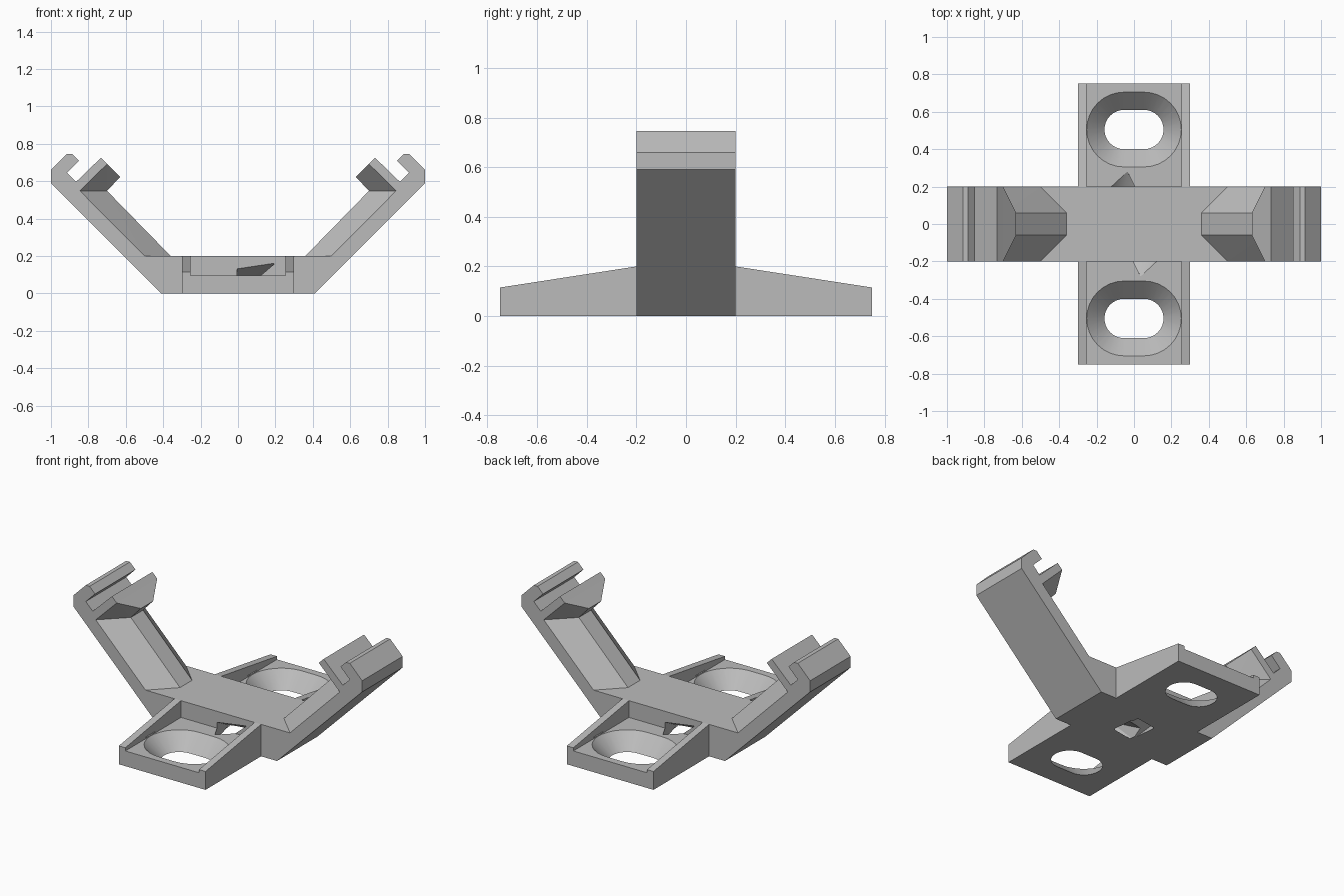
import bpy, bmesh, math

cube = bpy.data.objects.get("Cube")
if cube:
    bpy.data.objects.remove(cube, do_unlink=True)

grey = bpy.data.materials.new("plain_grey")
grey.use_nodes = True
COLOR = (0.5, 0.5, 0.5, 1)
grey.diffuse_color = COLOR
grey.node_tree.nodes["Principled BSDF"].inputs["Base Color"].default_value = COLOR


def finish(name, bm):
    bmesh.ops.recalc_face_normals(bm, faces=bm.faces)
    mesh = bpy.data.meshes.new(name)
    bm.to_mesh(mesh)
    bm.free()
    mesh.materials.append(grey)
    obj = bpy.data.objects.new(name, mesh)
    bpy.context.collection.objects.link(obj)
    return obj


def loft(name, ring_a, ring_b):
    """Solid between two matching rings of points."""
    bm = bmesh.new()
    a = [bm.verts.new(p) for p in ring_a]
    b = [bm.verts.new(p) for p in ring_b]
    bm.faces.new(a)
    bm.faces.new(b)
    for i in range(len(a)):
        j = (i + 1) % len(a)
        bm.faces.new((a[i], a[j], b[j], b[i]))
    return finish(name, bm)


def hull(name, points):
    bm = bmesh.new()
    for p in points:
        bm.verts.new(p)
    bmesh.ops.convex_hull(bm, input=bm.verts)
    bmesh.ops.dissolve_limit(bm, angle_limit=0.01, verts=bm.verts, edges=bm.edges)
    return finish(name, bm)


def cut(obj, cutter):
    mod = obj.modifiers.new("cut", 'BOOLEAN')
    mod.operation = 'DIFFERENCE'
    mod.solver = 'EXACT'
    mod.object = cutter
    bpy.context.view_layer.objects.active = obj
    bpy.ops.object.modifier_apply(modifier=mod.name)


def pill(y, z, r, half=0.053, n=16):
    """Ring of a slot outline with round ends."""
    pts = []
    for side in (1, -1):
        for i in range(n + 1):
            t = math.pi * i / n - math.pi / 2
            pts.append((side * (half + r * math.cos(t)), y + side * r * math.sin(t), z))
    return pts


W, RIB = 0.2, 0.06

# cradle: base, two sloping arms, each ending in a clip groove
half = [(0.41, 0), (1, 0.59), (1, 0.66), (0.914, 0.746), (0.888, 0.746),
        (0.85, 0.708), (0.914, 0.644), (0.866, 0.596), (0.733, 0.725),
        (0.70, 0.692), (0.845, 0.548), (0.5, 0.2)]
profile = half + [(-x, z) for x, z in reversed(half)]
cradle = loft("cradle", [(x, -W, z) for x, z in profile],
              [(x, W, z) for x, z in profile])

# chamfered rib along each arm and the clip jaw's chamfered nose
for side, label in ((1, "left"), (-1, "right")):
    def span(x, z, w):
        return [(side * x, -w, z), (side * x, w, z)]
    root, crest = span(0.845, 0.548, W), span(0.70, 0.548, RIB)
    hull("arm_rib_" + label,
         root + crest + span(0.5, 0.2, W) + span(0.36, 0.2, RIB))
    hull("jaw_nose_" + label,
         root + crest + span(0.70, 0.692, W) + span(0.63, 0.623, RIB))

# mounting pads with tapering side walls and countersunk slots
FLOOR = 0.095
pads = []
for s, label in ((-1, "front"), (1, "back")):
    def section(y, h):
        right = [(0.3, 0), (0.3, h), (0.255, h), (0.255, FLOOR)]
        return [(x, s * y, z) for x, z in right + [(-x, z) for x, z in reversed(right)]]
    pad = loft("mounting_pad_" + label, section(W, 0.2), section(0.75, 0.115))
    slot = loft("slot_cutter", pill(s * 0.505, -0.01, 0.095),
                pill(s * 0.505, 0.105, 0.21))
    cut(pad, slot)
    bpy.data.objects.remove(slot, do_unlink=True)
    pads.append(pad)

# tie channel from the middle of the underside up into both pad recesses
for s in (-1, 1):
    mouth = [(0, -0.2, 0.09), (0.035, -0.28, FLOOR), (0.115, -0.2, 0.09),
             (0, -0.21, 0.137), (0.2, -0.21, 0.167)]
    points = [(-s * x, -s * y, z) for x, y, z in mouth]
    for x, y in ((0.076, -0.06), (0.062, 0.083)):
        points += [(x, y, -0.01), (-x, -y, -0.01)]
    channel = hull("channel_cutter", points)
    cut(cradle, channel)
    cut(pads[0] if s < 0 else pads[1], channel)
    bpy.data.objects.remove(channel, do_unlink=True)

# smooth the round slot walls
bpy.ops.object.select_all(action='DESELECT')
for pad in pads:
    pad.select_set(True)
bpy.context.view_layer.objects.active = pads[0]
bpy.ops.object.shade_smooth_by_angle(angle=math.radians(30))
